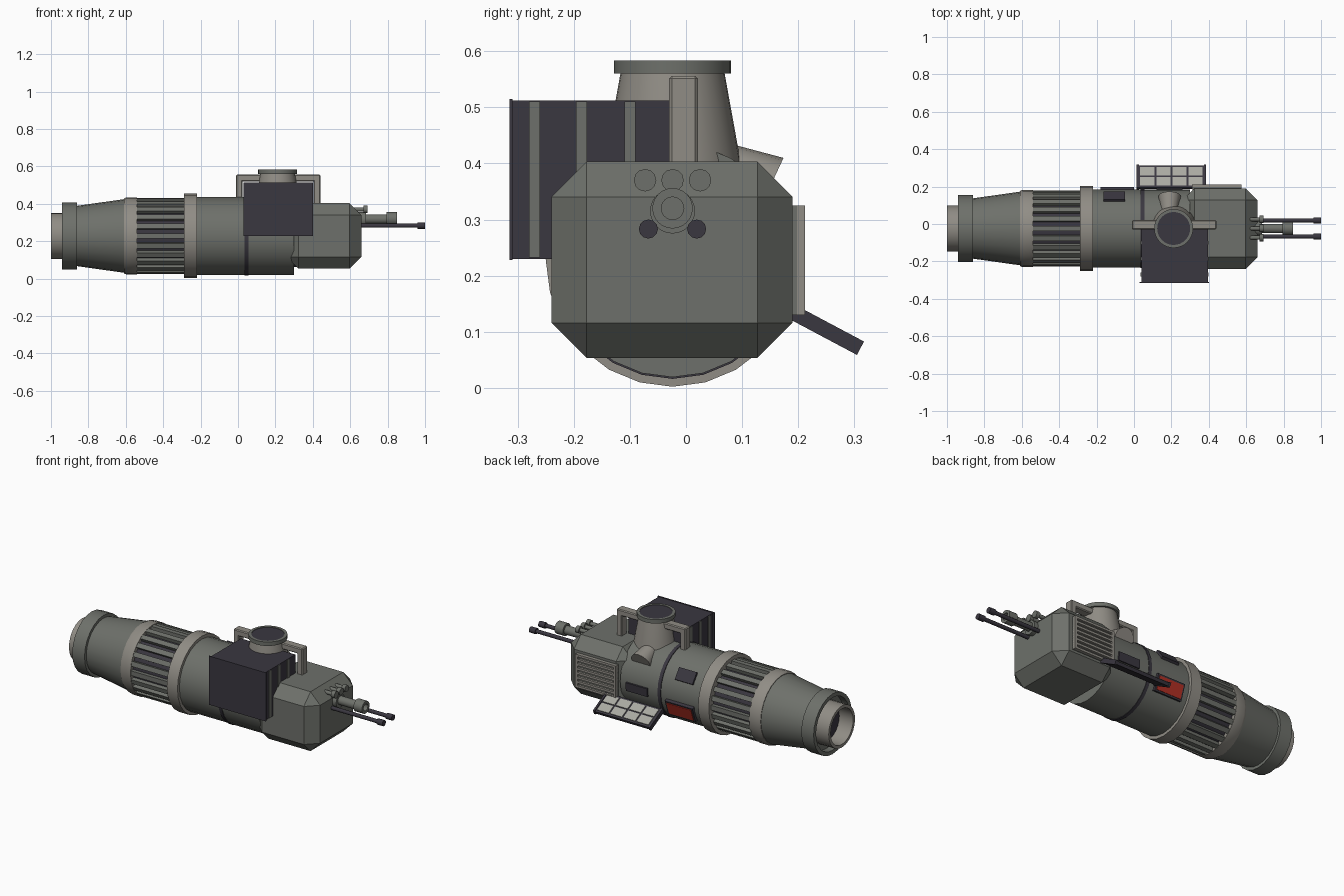
import bpy, bmesh, math
from mathutils import Vector, Matrix

old = bpy.data.objects.get("Cube")
if old:
    bpy.data.objects.remove(old, do_unlink=True)

CY, CZ = -0.024, 0.228  # main axis of the hull


def material(name, rgb):
    m = bpy.data.materials.new(name)
    m.use_nodes = True
    m.diffuse_color = (*rgb, 1)
    m.node_tree.nodes["Principled BSDF"].inputs["Base Color"].default_value = (*rgb, 1)
    return m


HULL = material("grey hull", (0.155, 0.163, 0.145))
TRIM = material("pale trim", (0.28, 0.265, 0.235))
DARK = material("dark metal", (0.042, 0.038, 0.051))
RED = material("red panel", (0.46, 0.03, 0.018))
PANE = material("light pane", (0.4, 0.4, 0.36))


def finish(name, bm, mat, smooth=False):
    bmesh.ops.recalc_face_normals(bm, faces=bm.faces)
    me = bpy.data.meshes.new(name)
    bm.to_mesh(me)
    bm.free()
    me.materials.append(mat)
    ob = bpy.data.objects.new(name, me)
    bpy.context.collection.objects.link(ob)
    if smooth:
        bpy.ops.object.select_all(action='DESELECT')
        ob.select_set(True)
        bpy.context.view_layer.objects.active = ob
        bpy.ops.object.shade_smooth_by_angle(angle=math.radians(35))
    return ob


def box(name, centre, size, mat, tilt=0, bevel=0):
    """Box tilted about x by the given degrees."""
    bm = bmesh.new()
    bmesh.ops.create_cube(bm, size=1)
    bmesh.ops.scale(bm, vec=size, verts=bm.verts)
    if bevel:
        bmesh.ops.bevel(bm, geom=bm.edges[:], offset=bevel, segments=1, affect='EDGES')
    bm.transform(Matrix.Translation(centre) @ Matrix.Rotation(math.radians(tilt), 4, 'X'))
    return finish(name, bm, mat)


def span(name, lo, hi, mat, bevel=0):
    """Box between two corners."""
    lo, hi = Vector(lo), Vector(hi)
    return box(name, (lo + hi) / 2, hi - lo, mat, 0, bevel)


def lathe(name, profile, mat, origin=(0, CY, CZ), axis='X', sides=24, closed=False):
    """Turn (distance along axis, radius) points about the x or z axis."""
    bm = bmesh.new()
    rings = []
    for d, r in profile:
        ring = []
        for i in range(sides):
            a = math.tau * i / sides
            u, v = r * math.sin(a), r * math.cos(a)
            p = (d, u, v) if axis == 'X' else (u, v, d)
            ring.append(bm.verts.new(Vector(origin) + Vector(p)))
        rings.append(ring)
    pairs = list(zip(rings, rings[1:]))
    if closed:
        pairs.append((rings[-1], rings[0]))
    else:
        bm.faces.new(rings[0])
        bm.faces.new(rings[-1])
    for a, b in pairs:
        for i in range(sides):
            j = (i + 1) % sides
            bm.faces.new((a[i], a[j], b[j], b[i]))
    return finish(name, bm, mat, True)


def on_hull(name, x, angle, radius, size, mat):
    """Plate lying tangent to the hull; angle is measured up from +y."""
    a = math.radians(angle)
    c = (x, CY + radius * math.cos(a), CZ + radius * math.sin(a))
    return box(name, c, size, mat, angle)


# Engine end
lathe("exhaust_tube", [(-1, 0.123), (-0.88, 0.123), (-0.88, 0.105), (-1, 0.105)], TRIM, closed=True)
lathe("exhaust_core", [(-0.91, 0.11), (-0.87, 0.11)], DARK)
lathe("exhaust_collar", [(-0.94, 0.178), (-0.86, 0.178), (-0.86, 0.1), (-0.9, 0.1),
                         (-0.9, 0.155), (-0.94, 0.155)], HULL, closed=True)
lathe("engine_cone", [(-0.87, 0.16), (-0.6, 0.198)], HULL)
lathe("rear_ring", [(-0.61, 0.2), (-0.595, 0.207), (-0.54, 0.207)], TRIM)

# Ribbed section
lathe("rib_core", [(-0.55, 0.184), (-0.28, 0.184)], DARK)
for i in range(24):
    on_hull("cooling_rib", -0.415, 15 * i, 0.19, (0.26, 0.028, 0.028), HULL)

# Main hull
lathe("hull_flange", [(-0.29, 0.226), (-0.22, 0.226)], TRIM)
lathe("rear_hull", [(-0.23, 0.208), (0.04, 0.208)], HULL)
lathe("hull_seam", [(0.035, 0.212), (0.055, 0.212)], DARK)
lathe("front_hull", [(0.05, 0.209), (0.3, 0.209)], HULL)
span("nose_block", (0.26, -0.24, 0.053), (0.66, 0.19, 0.403), HULL, 0.063)

# Ribbed dark box on the right side
span("side_box", (0.04, -0.31, 0.23), (0.395, -0.03, 0.512), DARK)
span("side_box_cover", (0.03, -0.315, 0.228), (0.402, -0.309, 0.515), DARK)
for y in (-0.27, -0.186, -0.1):
    for x in (0.04, 0.395):
        span("side_box_stripe", (x - 0.004, y - 0.01, 0.232), (x + 0.004, y + 0.01, 0.51), HULL)

# Turret tower with collar and handles
TOWER = (0.212, CY, 0)
lathe("tower", [(0.34, 0.128), (0.41, 0.12), (0.565, 0.092)], TRIM, TOWER, 'Z', 32)
lathe("tower_rim", [(0.56, 0.104), (0.583, 0.104), (0.583, 0.088), (0.56, 0.088)],
      HULL, TOWER, 'Z', 32, True)
lathe("tower_cap", [(0.56, 0.09), (0.58, 0.09)], DARK, TOWER, 'Z', 32)
for outer, side in ((-0.01, 1), (0.44, -1)):
    def bar(name, a, b, z0, z1):
        x0, x1 = sorted((outer + side * a, outer + side * b))
        span(name, (x0, -0.03, z0), (x1, 0.021, z1), TRIM, 0.005)
    bar("handle_leg", 0, 0.035, 0.39, 0.556)
    bar("handle_arm", 0, 0.16, 0.52, 0.556)

# Cowl at the tower's left foot
bm = bmesh.new()
bmesh.ops.create_cone(bm, cap_ends=True, segments=16, radius1=0.06, radius2=0.035, depth=0.14)
bm.transform(Matrix.Translation((0.19, 0.085, 0.385)) @ Matrix.Rotation(math.radians(65), 4, 'X'))
finish("tower_cowl", bm, TRIM, True)

# Guns on the nose
GX = 0.64
lathe("main_gun", [(GX, 0.025), (0.8, 0.025)], HULL, (0, CY, 0.318))
lathe("main_gun_muzzle", [(0.795, 0.036), (0.85, 0.036), (0.85, 0.02), (0.795, 0.02)],
      HULL, (0, CY, 0.32), closed=True)
lathe("main_gun_base", [(GX, 0.04), (0.685, 0.04)], HULL, (0, CY, 0.315))
for off in (-0.049, 0, 0.049):
    lathe("short_barrel", [(0.6, 0.011), (0.67, 0.011), (0.67, 0.02), (0.693, 0.02)],
          HULL, (0, CY + off, 0.37), sides=12)
for off in (-0.043, 0.043):
    lathe("long_barrel", [(GX, 0.011), (0.96, 0.011), (0.96, 0.017), (1, 0.017)],
          DARK, (0, CY + off, 0.283), sides=12)

# Slatted grille on the nose's left side
span("grille_back", (0.31, 0.185, 0.13), (0.575, 0.198, 0.325), HULL)
for x in (0.31, 0.56):
    span("grille_side", (x, 0.185, 0.13), (x + 0.015, 0.212, 0.325), TRIM)
for i in range(8):
    z = 0.13 + i * 0.026
    span("grille_slat", (0.31, 0.185, z), (0.575, 0.211, z + 0.013), TRIM)

# Open hatch with panes
HATCH = Matrix.Translation((0.2, 0.25, 0.103)) @ Matrix.Rotation(math.radians(-28), 4, 'X')
box("open_hatch", HATCH.translation, (0.35, 0.135, 0.018), DARK, -28)
for x in (-0.18, 0.18):
    box("hatch_end", HATCH @ Vector((x, 0, 0)), (0.012, 0.138, 0.027), DARK, -28)
for i in range(4):
    for j in range(2):
        c = HATCH @ Vector((-0.129 + i * 0.086, -0.03 + j * 0.06, 0.01))
        box("hatch_pane", c, (0.076, 0.051, 0.006), PANE, -28)

# Hull plates on the left side
on_hull("hatch_recess", 0.19, -5, 0.206, (0.14, 0.02, 0.05), DARK)
on_hull("upper_plate", -0.105, 36, 0.208, (0.115, 0.02, 0.07), DARK)
on_hull("red_frame", -0.09, -20, 0.207, (0.18, 0.025, 0.095), DARK)
on_hull("red_plate", -0.09, -20, 0.22, (0.16, 0.006, 0.076), RED)
